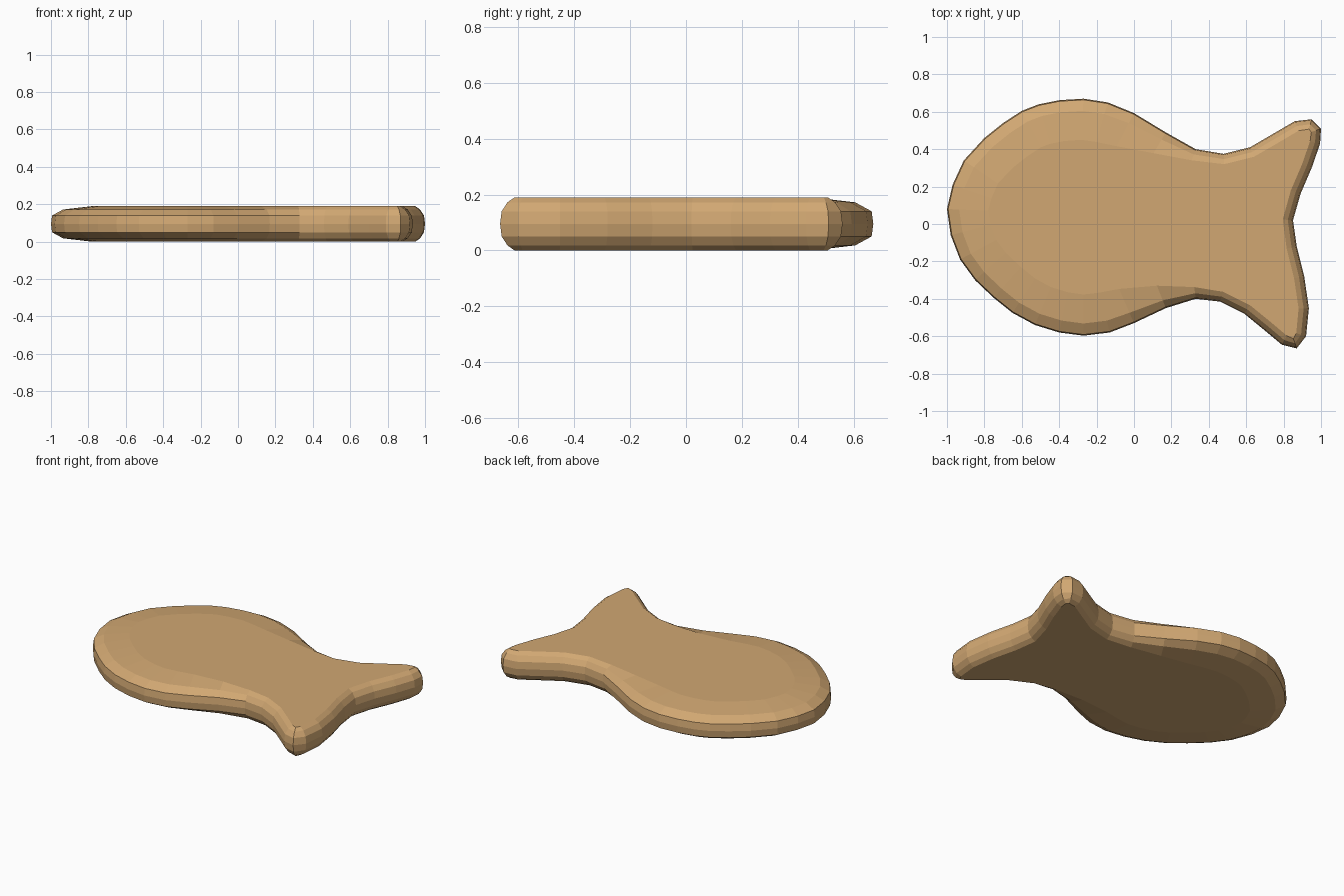
import bpy, bmesh
from mathutils import Vector

if "Cube" in bpy.data.objects:
    bpy.data.objects.remove(bpy.data.objects["Cube"])

# Fish outline seen from above, clockwise from the nose
OUTLINE = [(-1, .08), (-.97, .21), (-.91, .34), (-.80, .46), (-.70, .54), (-.60, .605),
           (-.51, .64), (-.40, .662), (-.27, .67), (-.14, .65), (0, .593), (.17, .49),
           (.33, .40), (.48, .375), (.62, .41), (.74, .48), (.86, .55), (.95, .56),
           (1, .51), (.995, .43), (.95, .30), (.89, .16), (.85, .02),
           (.87, -.12), (.91, -.28), (.935, -.45), (.92, -.60), (.87, -.665), (.79, -.645),
           (.70, -.57), (.59, -.48), (.46, -.415), (.33, -.40), (.17, -.45), (0, -.53),
           (-.13, -.58), (-.27, -.597), (-.40, -.58), (-.53, -.54), (-.65, -.475),
           (-.75, -.395), (-.85, -.30), (-.93, -.19), (-.98, -.06)]
# Rounded edge profile: (inset on body, inset on tail, height)
PROFILE = [(.22, .055, 0), (.065, .028, .018), (.006, .006, .05), (0, 0, .095),
           (.006, .006, .14), (.065, .028, .172), (.22, .055, .19)]

pts = [Vector(p) for p in OUTLINE]
n = len(pts)


def inset(i, body, tail):
    """Move an outline point inwards, further on the body than on the tail."""
    d = (pts[(i + 1) % n] - pts[i - 1]).normalized()
    w = min(max((.35 - pts[i].x) / .4, 0), 1)
    return pts[i] + Vector((d.y, -d.x)) * (tail + (body - tail) * w)


# Body and tail in one piece: stacked rings capped top and bottom
bm = bmesh.new()
rings = [[bm.verts.new((*inset(i, b, t), z)) for i in range(n)] for b, t, z in PROFILE]
for lo, hi in zip(rings, rings[1:]):
    for i in range(n):
        j = (i + 1) % n
        bm.faces.new((lo[i], lo[j], hi[j], hi[i]))
caps = [bm.faces.new(rings[0]), bm.faces.new(rings[-1])]
bmesh.ops.recalc_face_normals(bm, faces=bm.faces)
bmesh.ops.triangulate(bm, faces=caps)

mesh = bpy.data.meshes.new("fish_cracker")
bm.to_mesh(mesh)
bm.free()
obj = bpy.data.objects.new("fish_cracker", mesh)
bpy.context.collection.objects.link(obj)

# Baked tan colour
mat = bpy.data.materials.new("baked_tan")
mat.diffuse_color = (.64, .39, .17, 1)
mat.use_nodes = True
mat.node_tree.nodes["Principled BSDF"].inputs["Base Color"].default_value = mat.diffuse_color
mesh.materials.append(mat)
